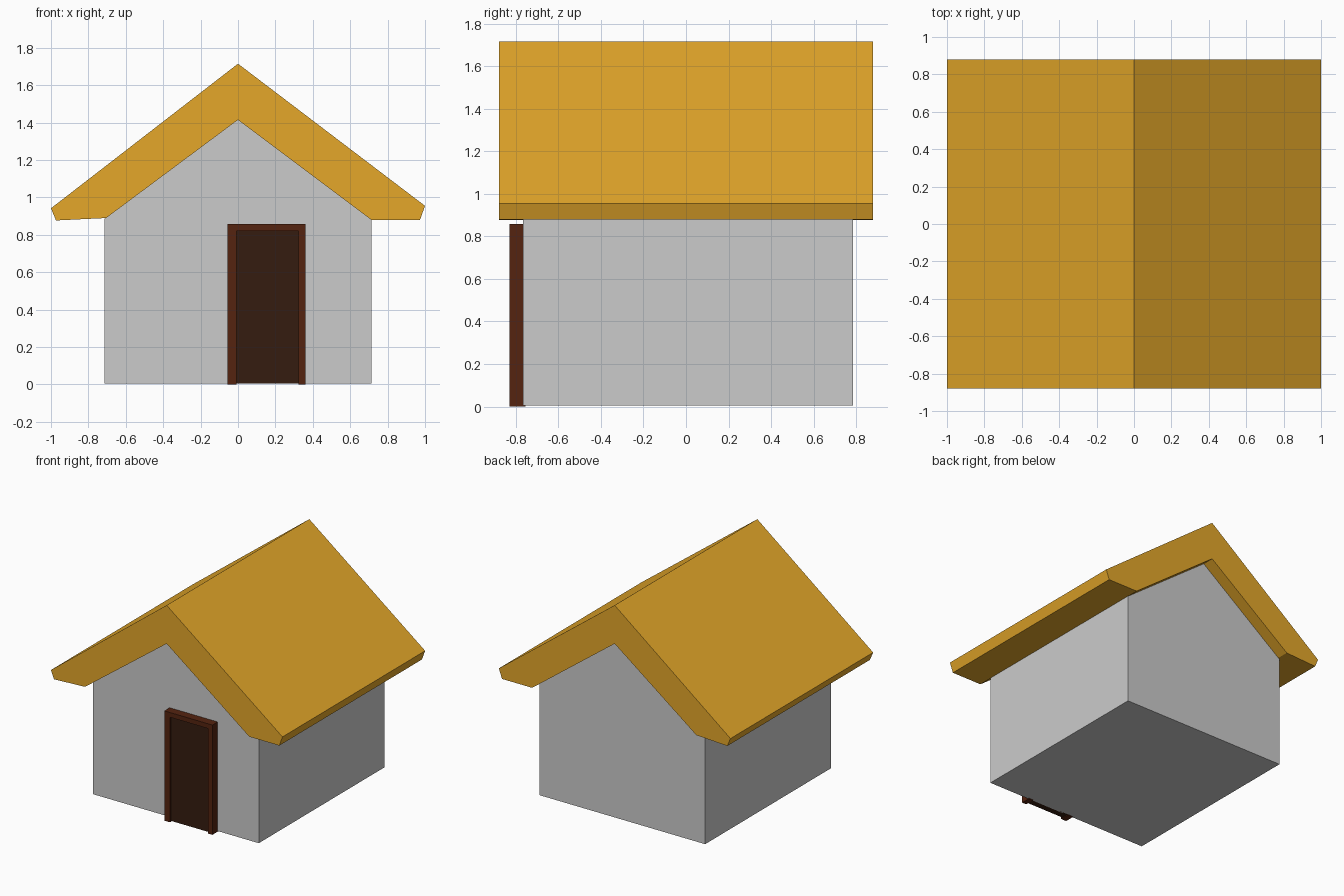
import bpy, bmesh

if "Cube" in bpy.data.objects:
    bpy.data.objects.remove(bpy.data.objects["Cube"])


def material(name, rgb):
    mat = bpy.data.materials.new(name)
    mat.diffuse_color = (*rgb, 1.0)
    mat.use_nodes = True
    mat.node_tree.nodes["Principled BSDF"].inputs["Base Color"].default_value = mat.diffuse_color
    return mat


def extrude_profile(name, points, y0, y1, mat=None):
    """Solid made by sweeping an (x, z) outline from y0 to y1."""
    bm = bmesh.new()
    face = bm.faces.new([bm.verts.new((x, y0, z)) for x, z in points])
    swept = bmesh.ops.extrude_face_region(bm, geom=[face], use_keep_orig=True)["geom"]
    verts = [v for v in swept if isinstance(v, bmesh.types.BMVert)]
    bmesh.ops.translate(bm, verts=verts, vec=(0, y1 - y0, 0))
    bmesh.ops.recalc_face_normals(bm, faces=bm.faces)
    mesh = bpy.data.meshes.new(name)
    bm.to_mesh(mesh)
    bm.free()
    obj = bpy.data.objects.new(name, mesh)
    bpy.context.collection.objects.link(obj)
    if mat:
        mesh.materials.append(mat)
    return obj


yellow = material("roof_yellow", (0.78, 0.39, 0.023))
brown = material("frame_brown", (0.089, 0.017, 0.005))
dark = material("door_dark", (0.036, 0.012, 0.005))

# Gabled house body
extrude_profile("walls", [(-0.715, 0.005), (0.715, 0.005), (0.715, 0.885),
                          (0, 1.415), (-0.715, 0.885)], -0.765, 0.785)

# Thick overhanging roof, its two eaves slightly uneven
extrude_profile("roof", [(0, 1.715), (-1, 0.942), (-0.973, 0.877), (-0.705, 0.89),
                         (0, 1.415), (0.713, 0.88), (0.973, 0.88), (1, 0.955)],
                -0.88, 0.88, yellow)

# Door frame around a slightly recessed door panel
extrude_profile("door_frame", [(-0.055, 0), (-0.055, 0.857), (0.36, 0.857), (0.36, 0),
                               (0.323, 0), (0.323, 0.82), (-0.007, 0.82), (-0.007, 0)],
                -0.83, -0.755, brown)
extrude_profile("door", [(-0.007, 0.005), (0.323, 0.005), (0.323, 0.82), (-0.007, 0.82)],
                -0.815, -0.755, dark)
